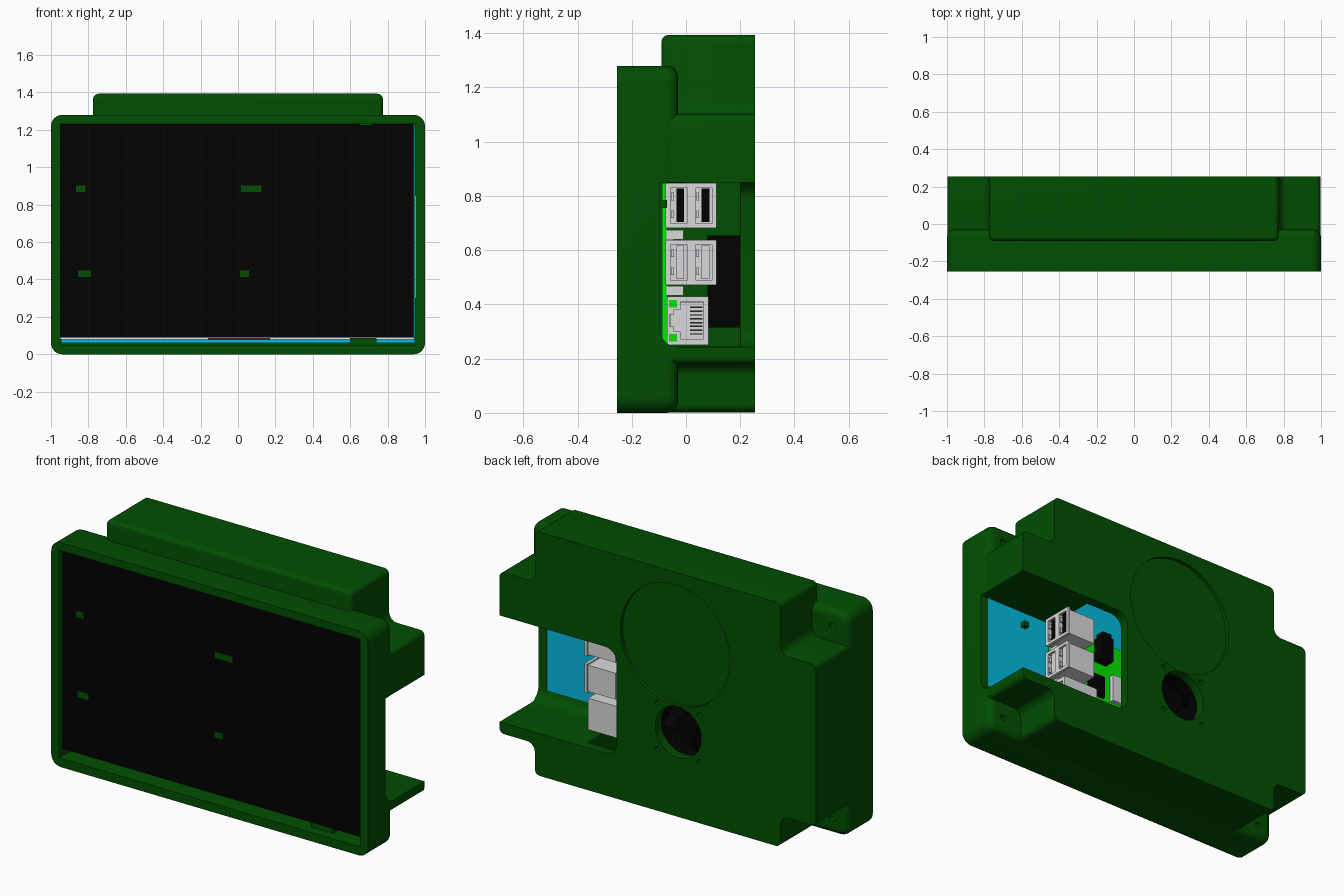
import bpy, bmesh, math
from mathutils import Vector

if "Cube" in bpy.data.objects:
    bpy.data.objects.remove(bpy.data.objects["Cube"])


def material(name, rgb):
    m = bpy.data.materials.new(name)
    m.diffuse_color = (*rgb, 1)
    m.use_nodes = True
    m.node_tree.nodes["Principled BSDF"].inputs["Base Color"].default_value = m.diffuse_color
    return m


GREEN = material("case green", (0.0005, 0.076, 0.0005))
BLACK = material("black", (0.0005, 0.0005, 0.0005))
CYAN = material("cyan board", (0.0008, 0.5, 0.76))
BOARD = material("bright green board", (0.001, 0.95, 0.001))
METAL = material("light grey metal", (0.7, 0.7, 0.72))
WHITE = material("white", (0.95, 0.95, 0.95))
DARK = material("dark grey", (0.05, 0.05, 0.05))


def finish(bm, name, mat):
    bmesh.ops.recalc_face_normals(bm, faces=bm.faces)
    me = bpy.data.meshes.new(name)
    bm.to_mesh(me)
    bm.free()
    ob = bpy.data.objects.new(name, me)
    bpy.context.collection.objects.link(ob)
    if mat:
        me.materials.append(mat)
    return ob


def box(name, x, y, z, mat=None, bevel=None, r=0.0):
    """Box from three (min, max) ranges; bevel is a test that picks edges to round."""
    bm = bmesh.new()
    bmesh.ops.create_cube(bm, size=1)
    for v in bm.verts:
        v.co = [(a + b) / 2 + c * (b - a) for (a, b), c in zip((x, y, z), v.co)]
    if bevel:
        edges = [e for e in bm.edges if bevel(e.verts[0].co, e.verts[1].co)]
        bmesh.ops.bevel(bm, geom=edges, offset=r, segments=6, profile=0.5, affect='EDGES')
    return finish(bm, name, mat)


def rounded(points, inset=0.0, seg=6):
    """Round each right-angled corner of a counter-clockwise (x, z, radius) outline, shrunk by inset."""
    out, n = [], len(points)
    for i, (x, z, r) in enumerate(points):
        p = Vector((x, z))
        a = (Vector(points[i - 1][:2]) - p).normalized()
        b = (Vector(points[(i + 1) % n][:2]) - p).normalized()
        convex = b.x * a.y - b.y * a.x > 0
        p = p + (a + b) * (inset if convex else -inset)
        r = r - inset if convex else r + inset
        c = p + (a + b) * r
        for k in range(seg + 1):
            t = k / seg * math.pi / 2
            out.append(c - b * r * math.cos(t) - a * r * math.sin(t))
    return out


def loft(name, rings, mat=None):
    """Closed solid through (y, outline) rings."""
    bm = bmesh.new()
    loops = [[bm.verts.new((p[0], y, p[1])) for p in outline] for y, outline in rings]
    n = len(loops[0])
    bm.faces.new(loops[0])
    bm.faces.new(loops[-1][::-1])
    for lo, hi in zip(loops, loops[1:]):
        for i in range(n):
            j = (i + 1) % n
            bm.faces.new((lo[i], lo[j], hi[j], hi[i]))
    return finish(bm, name, mat)


def quarter(points, y, direction, r, seg=5):
    """Rings of a rounded rim that ends at y, heading in direction."""
    angles = [k / seg * math.pi / 2 for k in range(seg + 1)]
    return [(y - direction * r * (1 - math.sin(t)), rounded(points, r * (1 - math.cos(t)))) for t in angles]


def disc(name, x, z, r, y0, y1, mat=None, n=48):
    pts = [(x + r * math.cos(i * math.tau / n), z + r * math.sin(i * math.tau / n)) for i in range(n)]
    return loft(name, [(y0, pts), (y1, pts)], mat)


def activate(ob):
    bpy.ops.object.select_all(action='DESELECT')
    ob.select_set(True)
    bpy.context.view_layer.objects.active = ob


def cut(ob, cutters, keep=False):
    activate(ob)
    for c in cutters:
        m = ob.modifiers.new("cut", 'BOOLEAN')
        m.operation, m.solver, m.object = 'DIFFERENCE', 'EXACT', c
        bpy.ops.object.modifier_apply(modifier=m.name)
    if not keep:
        for c in cutters:
            bpy.data.objects.remove(c)


def smooth(ob):
    activate(ob)
    bpy.ops.object.shade_smooth_by_angle(angle=math.radians(35))


# front frame and cross-shaped rear housing
frame = [(-1, 0, .06), (1, 0, .06), (1, 1.28, .06), (-1, 1.28, .06)]
bezel = loft("bezel", [(-.255, rounded(frame))] + quarter(frame, -.03, 1, .04), GREEN)
half = [(.775, .002, .03), (.775, .18, .05), (.998, .18, .028),
        (.998, 1.1, .028), (.775, 1.1, .05), (.775, 1.393, .03)]
cross = half + [(-x, z, r) for x, z, r in reversed(half)]
housing = loft("rear_housing", quarter(cross, -.09, -1, .024)[::-1] + [(.255, rounded(cross))], GREEN)

# shared cutters: screen bay, inner cavities and the port opening
shared = [
    box("cut_bay", (-.95, .95), (-.3, -.097), (.05, 1.235)),
    box("cut_inner_wide", (-.945, .5), (-.15, .2), (.245, 1.04)),
    box("cut_inner_tall", (-.72, .48), (-.14, .201), (.06, 1.22)),
    box("cut_opening", (.26, 1.1), (-.0985, .4), (.243, .85), None,
        lambda a, b: (abs(a.x - b.x) > .1 and max(a.y, b.y) < 0 and max(a.z, b.z) < .3)
        or (abs(a.y - b.y) > .1 and max(a.x, b.x) < .3), .07),
]
FX, FZ = -.13, .485
holes = [disc("cut_fan", FX, FZ, .145, .15, .3),
         disc("cut_round_recess", -.11, .977, .345, .235, .3, n=64)]
holes += [disc("cut_fan_screw", FX + i * .133, FZ + k * .133, .014, .15, .3, n=16)
          for i in (-1, 1) for k in (-1, 1)]
cut(housing, shared + holes, keep=True)
corner = [disc("cut_corner_screw", i * .9, z, .016, -.09, .1, n=16) for i in (-1, 1) for z in (.09, 1.19)]
cut(bezel, shared + corner)
for h in holes:
    bpy.data.objects.remove(h)
smooth(bezel)
smooth(housing)

# display stack
box("display_board", (-.946, .947), (-.165, -.1), (.06, 1.23), CYAN)
box("display_frame", (-.948, .94), (-.18, -.166), (.08, 1.228), WHITE)
box("screen", (-.949, .937), (-.225, -.181), (.09, 1.23), BLACK)
box("display_cable", (-.16, .17), (-.19, -.17), (.075, .088), DARK)
box("lower_clip", (.6, .74), (-.2, -.1), (.045, .086), GREEN)
box("upper_clip", (.65, .72), (-.235, -.2), (1.222, 1.24), GREEN)
for x, z, w in ((-.84, .885, .05), (.07, .885, .11), (-.82, .43, .07), (.035, .43, .05)):
    box("standoff_tip", (x - w / 2, x + w / 2), (-.2265, -.22), (z - .018, z + .018), GREEN)
box("rear_standoff", (.685, .715), (-.102, -.07), (.755, .785), GREEN)

# computer board
box("circuit_board", (-.38, .53), (-.088, -.07), (.25, .848), BOARD)
box("processor", (-.05, .11), (-.071, -.045), (.5, .66), METAL)
box("memory_chip", (.16, .27), (-.071, -.055), (.5, .63), BLACK)
box("pin_header", (-.3, .25), (-.071, .02), (.265, .315), BLACK)
box("network_chip", (.27, .35), (-.071, -.055), (.27, .36), BLACK)
box("audio_jack", (.14, .22), (-.071, -.005), (.71, .85), BLACK)
box("audio_jack_nose", (.15, .21), (-.065, -.01), (.85, .878), BLACK)
for z in (.44, .455, .65, .665):
    box("small_part", (.4, .53), (-.071, -.04), (z - .006, z + .006), METAL)
for z0 in (.432, .64):
    box("small_connector", (.46, .535), (-.071, -.01), (z0, z0 + .035), METAL)


# stacked double sockets
def double_socket(z, tongue):
    body = box("double_socket", (.37, .555), (-.07, .105), (z - .075, z + .075), METAL)
    rim = box("socket_rim", (.545, .562), (-.075, .112), (z - .083, z + .083), METAL)
    slots = [box("cut_slot", (.44, .6), (y - .03, y + .03), (z - .066, z + .066)) for y in (-.027, .066)]
    cut(body, slots, keep=True)
    cut(rim, slots)
    for y in (-.027, .066):
        box("socket_tongue", (.4, .554), (y - .008, y + .02), (z - .062, z + .062), tongue)
        for k in (-1, 1):
            box("socket_spring", (.5, .56), (y - .028, y - .018), (z + k * .033 - .014, z + k * .033 + .014), METAL)


double_socket(.765, BLACK)
double_socket(.555, METAL)

# network socket with stepped mouth, contacts and lamps
net = box("network_socket", (.33, .56), (-.07, .083), (.25, .43), METAL)
cut(net, [box("cut_mouth", (.45, .6), (-.02, .065), (.272, .408)),
          box("cut_latch", (.452, .6), (-.045, .0), (.3, .38)),
          box("cut_key", (.454, .6), (-.06, -.03), (.318, .362))])
box("network_socket_back", (.45, .49), (-.058, .064), (.273, .407), METAL)
for i in range(8):
    z = .291 + i * .014
    box("contact", (.5, .53), (.015, .06), (z - .0025, z + .0025), DARK)
for z in (.277, .403):
    box("lamp", (.55, .564), (-.062, -.034), (z - .014, z + .014), BOARD)

# cooling fan behind the round hole
fan = box("fan_frame", (FX - .17, FX + .17), (.08, .199), (FZ - .17, FZ + .17), BLACK)
cut(fan, [disc("cut_fan_bore", FX, FZ, .155, .09, .3)])
smooth(disc("fan_hub", FX, FZ, .065, .085, .185, BLACK, 32))
for i in range(7):
    blade = box("fan_blade", (.05, .148), (-.003, .003), (-.045, .045), BLACK)
    a = i * math.tau / 7
    blade.rotation_euler = (math.radians(40), a, 0)
    blade.location = (FX, .14, FZ)
